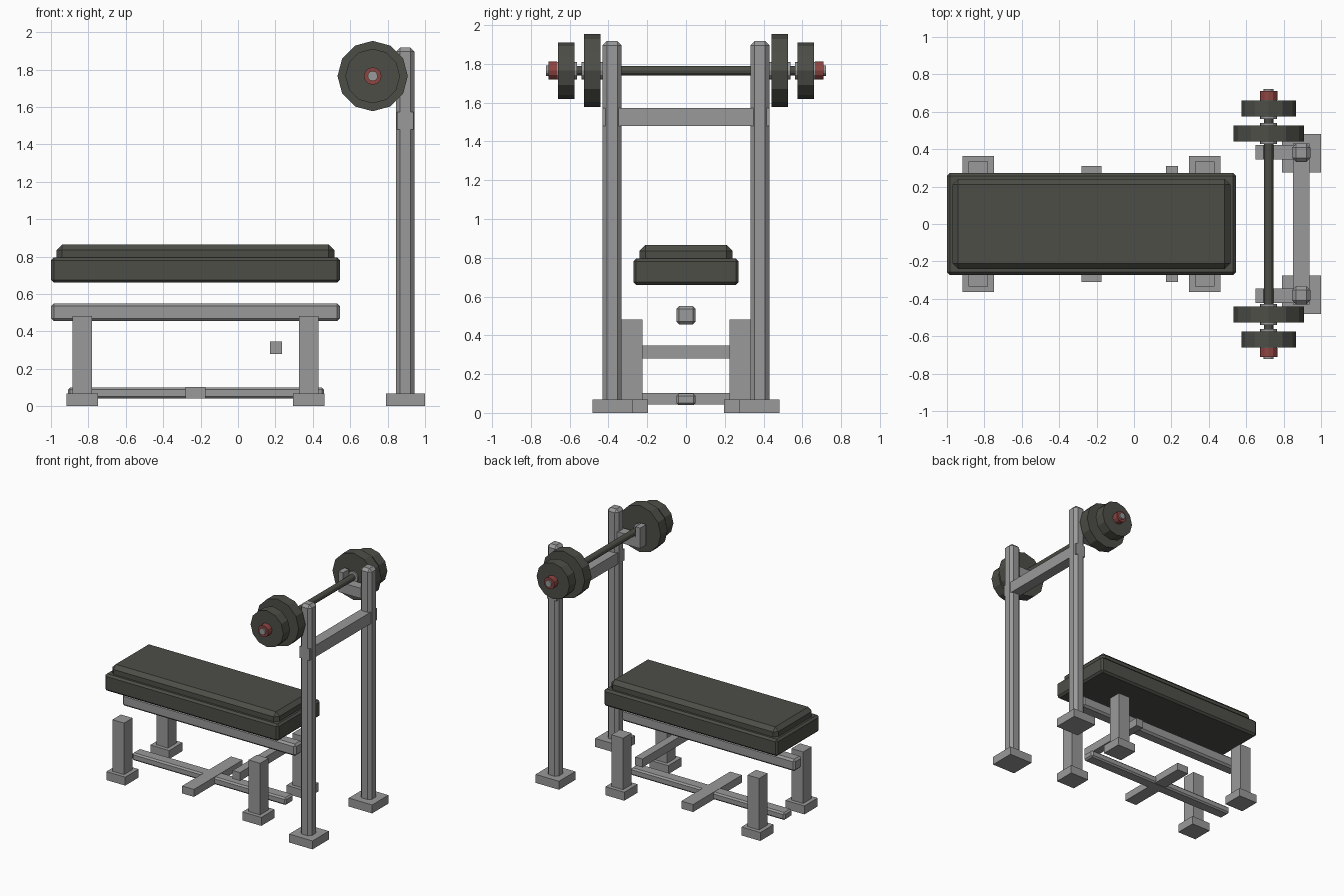
import bpy, bmesh, math
from mathutils import Matrix

cube = bpy.data.objects.get("Cube")
if cube:
    bpy.data.objects.remove(cube, do_unlink=True)


def material(name, rgb):
    m = bpy.data.materials.new(name)
    m.use_nodes = True
    m.diffuse_color = (*rgb, 1)
    bsdf = next(n for n in m.node_tree.nodes if n.type == 'BSDF_PRINCIPLED')
    bsdf.inputs["Base Color"].default_value = (*rgb, 1)
    return m


STEEL = material("steel grey", (0.32, 0.32, 0.32))
DARK = material("dark grey", (0.075, 0.076, 0.064))
RED = material("dull red", (0.27, 0.06, 0.055))


def finish(name, bm, mat):
    mesh = bpy.data.meshes.new(name)
    bm.to_mesh(mesh)
    bm.free()
    mesh.materials.append(mat)
    obj = bpy.data.objects.new(name, mesh)
    bpy.context.collection.objects.link(obj)
    return obj


def box(name, xs, ys, zs, mat=STEEL, bevel=0):
    """Box between two limits on each axis, with optional chamfered edges."""
    bm = bmesh.new()
    bmesh.ops.create_cube(bm, size=1)
    for v in bm.verts:
        v.co = [lim[0] if c < 0 else lim[1] for c, lim in zip(v.co, (xs, ys, zs))]
    if bevel:
        bmesh.ops.bevel(bm, geom=bm.edges[:], offset=bevel, segments=1,
                        profile=0.5, affect='EDGES')
    return finish(name, bm, mat)


BAR_X, BAR_Z = 0.72, 1.765


def disc(name, y0, y1, radius, mat, sides=12):
    """Flat-sided cylinder along the bar axis."""
    bm = bmesh.new()
    place = (Matrix.Translation((BAR_X, (y0 + y1) / 2, BAR_Z))
             @ Matrix.Rotation(math.pi / 2, 4, 'X'))
    bmesh.ops.create_cone(bm, cap_ends=True, segments=sides, radius1=radius,
                          radius2=radius, depth=abs(y1 - y0), matrix=place)
    return finish(name, bm, mat)


# Padded bench top
box("cushion_base", (-1, 0.545), (-0.272, 0.272), (0.66, 0.795), DARK, 0.015)
box("cushion_top", (-0.97, 0.515), (-0.24, 0.24), (0.74, 0.865), DARK, 0.03)

# Bench frame
box("seat_beam", (-1, 0.545), (-0.05, 0.05), (0.455, 0.55), STEEL, 0.015)
box("floor_beam", (-0.91, 0.46), (-0.05, 0.05), (0.04, 0.1), STEEL, 0.012)
box("floor_crossbar", (-0.28, -0.175), (-0.31, 0.31), (0.042, 0.102))
box("rear_crossbar", (0.17, 0.235), (-0.31, 0.31), (0.28, 0.347))

# Rack crossbar and barbell shaft
box("rack_crossbar", (0.85, 0.937), (-0.43, 0.43), (1.48, 1.573))
disc("barbell_shaft", -0.68, 0.68, 0.025, DARK)

# Parts repeated on both sides
for side, s in (("left", 1), ("right", -1)):
    def span(a, b):
        return sorted((s * a, s * b))

    for end, x in (("head", 0.378), ("foot", -0.832)):
        box(f"{side}_{end}_leg", (x - 0.052, x + 0.052), span(0.225, 0.333), (0.03, 0.482))
        box(f"{side}_{end}_leg_base", (x - 0.084, x + 0.084), span(0.195, 0.364), (0, 0.068))

    # Rack upright with its base and bar hook
    box(f"{side}_upright", (0.845, 0.943), span(0.332, 0.43), (0.03, 1.917), STEEL, 0.022)
    box(f"{side}_upright_base", (0.792, 1), span(0.275, 0.482), (0, 0.068))
    box(f"{side}_hook_arm", (0.65, 0.86), span(0.345, 0.422), (1.66, 1.742))
    box(f"{side}_hook_lip", (0.65, 0.692), span(0.345, 0.422), (1.74, 1.825))

    # Weights, hubs and end collar
    disc(f"{side}_inner_hub", s * 0.427, s * 0.54, 0.045, STEEL)
    disc(f"{side}_inner_plate", s * 0.44, s * 0.526, 0.188, DARK)
    disc(f"{side}_outer_hub", s * 0.562, s * 0.665, 0.045, STEEL)
    disc(f"{side}_outer_plate", s * 0.576, s * 0.66, 0.146, DARK)
    disc(f"{side}_end_collar", s * 0.664, s * 0.71, 0.047, RED)
    disc(f"{side}_bar_tip", s * 0.67, s * 0.722, 0.027, STEEL)
